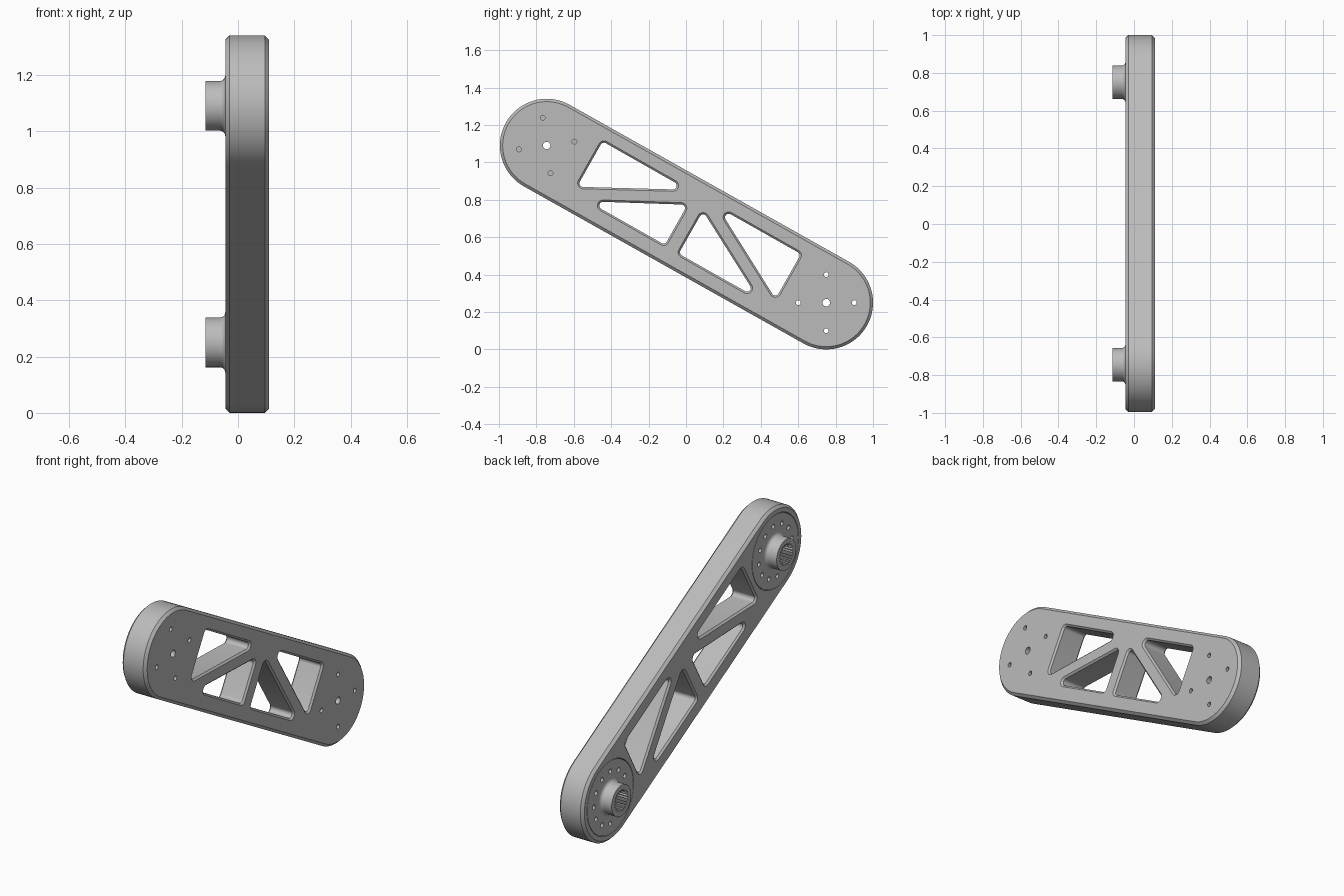
import bpy, bmesh, math
from mathutils import Vector

old = bpy.data.objects.get("Cube")
if old:
    bpy.data.objects.remove(old, do_unlink=True)

metal = bpy.data.materials.new("grey metal")
metal.use_nodes = True
GREY = (0.5, 0.5, 0.5, 1)
metal.diffuse_color = GREY
metal.node_tree.nodes["Principled BSDF"].inputs["Base Color"].default_value = GREY

UPPER, LOWER = Vector((-0.745, 1.09)), Vector((0.75, 0.25))
BACK, FRONT, FLOOR, TIP = -0.045, 0.11, -0.01, -0.115
END_R, CHAMFER, BOLT_R, SCREW_R, RING_R = 0.25, 0.015, 0.013, 0.02, 0.15


# Outlines, as lists of (y, z) points
def circle(c, r, n=48):
    return [c + Vector((math.cos(a), math.sin(a))) * r
            for a in (math.tau * i / n for i in range(n))]


def bolt_circle(c, count, turn):
    return [circle(c + Vector((math.cos(a), math.sin(a))) * RING_R, BOLT_R, 16)
            for a in (turn + math.tau * i / count for i in range(count))]


def spline_bore(c, teeth=24):
    pts = circle(c, 1, teeth * 4)
    return [c + (p - c) * (0.062 if i % 4 < 2 else 0.053) for i, p in enumerate(pts)]


def rounded(centres, r, steps):
    """Arcs of radius r round a counter-clockwise ring of centres."""
    out, n = [], len(centres)
    for i, c in enumerate(centres):
        d1, d2 = c - centres[i - 1], centres[(i + 1) % n] - c
        a = math.atan2(-d1.x, d1.y)
        sweep = (math.atan2(-d2.x, d2.y) - a) % math.tau
        for k in range(steps + 1):
            t = a + sweep * k / steps
            out.append(c + Vector((math.cos(t), math.sin(t))) * r)
    return out


def corner_centres(corners, r):
    """Centres of the fillets inside a sharp polygon."""
    out, n = [], len(corners)
    for i, p in enumerate(corners):
        u = (corners[i - 1] - p).normalized()
        v = (corners[(i + 1) % n] - p).normalized()
        half = u.angle(v) / 2
        out.append(p + (u + v).normalized() * r / math.sin(half))
    return out


class Solid:
    """Rings of vertices at given x, joined by walls and flat caps."""

    def __init__(self):
        self.bm = bmesh.new()

    def ring(self, pts, x):
        return [self.bm.verts.new((x, p.x, p.y)) for p in pts]

    def tube(self, outlines, xs):
        rings = [self.ring(p, x) for p, x in zip(outlines, xs)]
        for a, b in zip(rings, rings[1:]):
            for i in range(len(a)):
                self.bm.faces.new((a[i - 1], a[i], b[i], b[i - 1]))
        return rings[0], rings[-1]

    def cap(self, rings):
        edges = [self.bm.edges.get((r[i - 1], r[i])) for r in rings for i in range(len(r))]
        bmesh.ops.triangle_fill(self.bm, use_beauty=True, use_dissolve=False, edges=edges)

    def finish(self, name):
        bmesh.ops.recalc_face_normals(self.bm, faces=self.bm.faces)
        mesh = bpy.data.meshes.new(name)
        self.bm.to_mesh(mesh)
        self.bm.free()
        mesh.materials.append(metal)
        ob = bpy.data.objects.new(name, mesh)
        bpy.context.collection.objects.link(ob)
        bpy.ops.object.select_all(action="DESELECT")
        ob.select_set(True)
        bpy.context.view_layer.objects.active = ob
        bpy.ops.object.shade_smooth_by_angle(angle=math.radians(30))


def chamfered(solid, centres, face_r, side_r, steps, c):
    face, side = rounded(centres, face_r, steps), rounded(centres, side_r, steps)
    return solid.tube([face, side, side, face], [BACK, BACK + c, FRONT - c, FRONT])


# Arm body with four truss windows
arm = Solid()
back_rings, front_rings = [], []
b, f = chamfered(arm, [UPPER, LOWER], END_R - CHAMFER, END_R, 40, CHAMFER)
back_rings.append(b)
front_rings.append(f)

WINDOWS = [
    [(-0.60, 0.86), (0.05, 0.842), (-0.45, 1.126)],
    [(-0.565, 0.803), (-0.109, 0.545), (0.025, 0.783)],
    [(-0.053, 0.508), (0.415, 0.244), (0.09, 0.76)],
    [(0.14, 0.79), (0.479, 0.25), (0.628, 0.514)],
]
for corners in WINDOWS:
    centres = corner_centres([Vector(p) for p in corners], 0.03)
    b, f = chamfered(arm, centres, 0.03, 0.02, 8, 0.01)
    back_rings.append(b)
    front_rings.append(f)

# Round pockets with screw and bolt holes through to the front
for c, turn in ((UPPER, math.radians(8)), (LOWER, 0)):
    pocket = circle(c, 0.211, 64)
    rim, base = arm.tube([pocket, pocket], [BACK, FLOOR])
    back_rings.append(rim)
    floor = [base]
    for hole in [circle(c, SCREW_R, 24)] + bolt_circle(c, 4, turn):
        b, f = arm.tube([hole, hole], [FLOOR, FRONT])
        floor.append(b)
        front_rings.append(f)
    arm.cap(floor)
arm.cap(back_rings)
arm.cap(front_rings)
arm.finish("arm_body")

# Splined hub discs seated in the pockets
for name, c, turn in (("upper_hub", UPPER, math.radians(23)), ("lower_hub", LOWER, 0)):
    hub = Solid()
    bottom = FLOOR - 0.001
    edge = circle(c, 0.208, 64)
    top, base = hub.tube([edge, edge], [BACK, bottom])
    faces, under = [top], [base]
    for hole in bolt_circle(c, 12, turn):
        t, u = hub.tube([hole, hole], [BACK, bottom])
        faces.append(t)
        under.append(u)
    # Boss with a filleted foot
    fillet = 0.02
    arcs = [math.pi / 2 * i / 5 for i in range(6)]
    radii = [0.088 + fillet * (1 - math.sin(a)) for a in arcs] + [0.088]
    xs = [BACK - fillet * (1 - math.cos(a)) for a in arcs] + [TIP]
    foot, tip = hub.tube([circle(c, r) for r in radii], xs)
    faces.append(foot)
    bore = spline_bore(c)
    mouth, end = hub.tube([bore, bore], [TIP, bottom])
    under.append(end)
    hub.cap(faces)
    hub.cap([tip, mouth])
    hub.cap(under)
    hub.finish(name)
